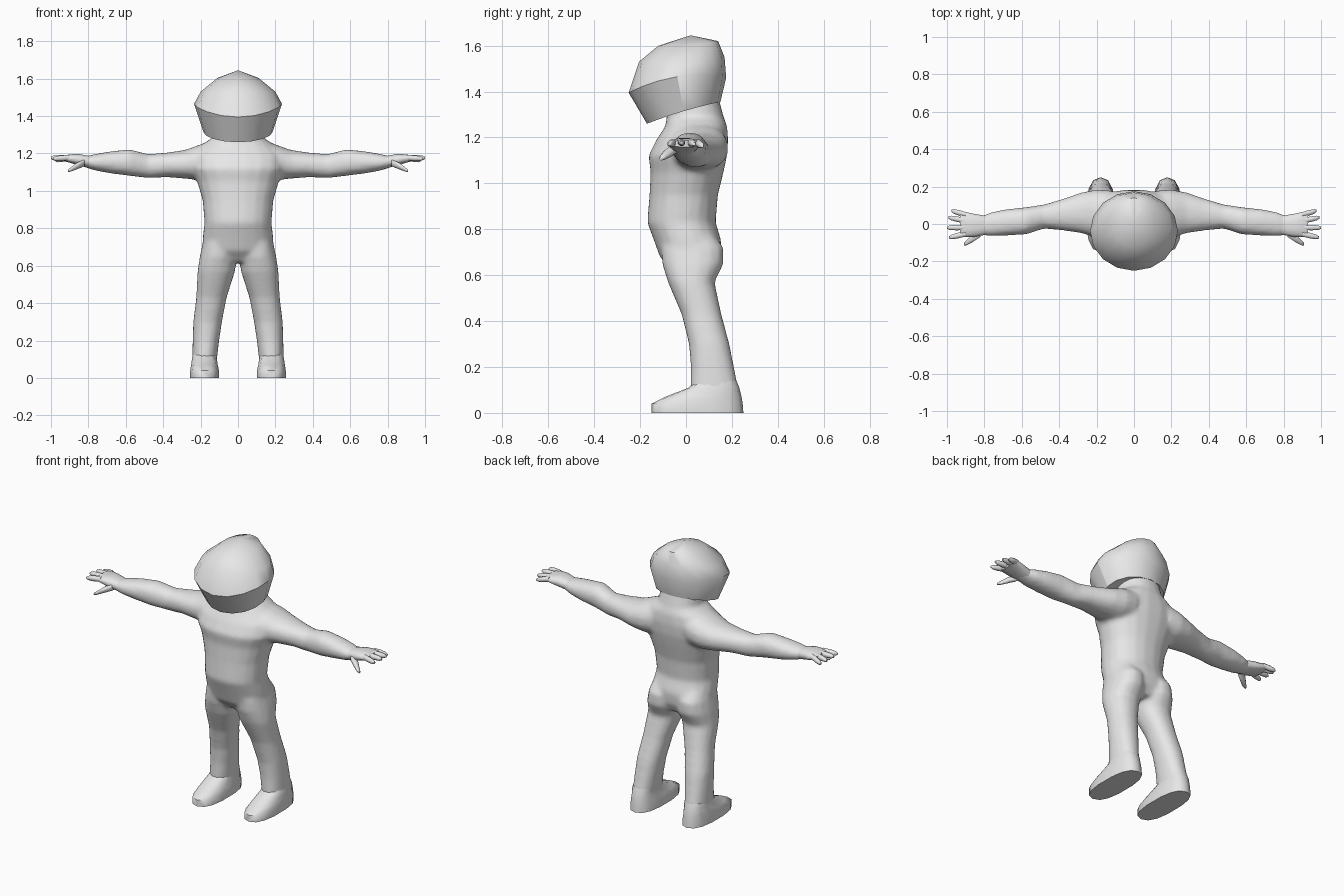
import bpy, bmesh, math

default = bpy.data.objects.get("Cube")
if default:
    bpy.data.objects.remove(default, do_unlink=True)

suit = bpy.data.materials.new("suit grey")
suit.use_nodes = True
GREY = (0.8, 0.8, 0.8, 1)
suit.diffuse_color = GREY
suit.node_tree.nodes["Principled BSDF"].inputs["Base Color"].default_value = GREY


def bridge(bm, lower, upper):
    """Quads between two rings of equal size."""
    n = len(lower)
    return [bm.faces.new((lower[i], lower[(i + 1) % n], upper[(i + 1) % n], upper[i]))
            for i in range(n)]


def loft(bm, axis, rows, sides=16, power=0.9, flip=1):
    """Skin rounded sections. Each row: position, low/high of both cross axes."""
    rings = []
    for pos, a0, a1, b0, b1 in rows:
        ring = []
        for i in range(sides):
            t = 2 * math.pi * (i + 0.5) / sides
            c, s = math.cos(t), math.sin(t)
            a = (a0 + a1) / 2 + (a1 - a0) / 2 * math.copysign(abs(c) ** power, c)
            b = (b0 + b1) / 2 + (b1 - b0) / 2 * math.copysign(abs(s) ** power, s)
            x, y, z = (a, b, pos) if axis == "z" else (pos, a, b)
            ring.append(bm.verts.new((x * flip, y, z)))
        rings.append(ring)
    for lower, upper in zip(rings, rings[1:]):
        bridge(bm, lower, upper)
    bm.faces.new(rings[0])
    bm.faces.new(rings[-1])


def finish(bm, name, angle=40):
    bmesh.ops.recalc_face_normals(bm, faces=bm.faces)
    mesh = bpy.data.meshes.new(name)
    bm.to_mesh(mesh)
    bm.free()
    mesh.materials.append(suit)
    obj = bpy.data.objects.new(name, mesh)
    bpy.context.collection.objects.link(obj)
    bpy.ops.object.select_all(action="DESELECT")
    obj.select_set(True)
    bpy.context.view_layer.objects.active = obj
    bpy.ops.object.shade_smooth_by_angle(angle=math.radians(angle))
    return obj


# Body: torso, legs and arms melted into one skin
torso = [(0.62, -.12, .12, -.06, .12), (0.68, -.19, .19, -.115, .15),
         (0.75, -.19, .19, -.14, .155), (0.83, -.18, .18, -.17, .13),
         (0.95, -.19, .19, -.16, .14), (1.05, -.22, .22, -.155, .165),
         (1.12, -.25, .25, -.165, .18), (1.19, -.25, .25, -.13, .185),
         (1.25, -.19, .19, -.09, .18), (1.29, -.13, .13, -.085, .165),
         (1.42, -.115, .115, -.08, .13)]
leg = [(0.78, .03, .17, -.08, .12), (0.72, .01, .19, -.11, .165),
       (0.65, .004, .205, -.105, .165), (0.57, .015, .217, -.08, .125),
       (0.43, .06, .224, -.02, .155), (0.3, .085, .24, .012, .19),
       (0.2, .1, .243, .02, .21), (0.1, .112, .245, .018, .23),
       (0.05, .115, .245, .03, .235)]
arm = [(0.12, -.08, .18, 1.06, 1.27), (0.2, -.075, .185, 1.055, 1.25),
       (0.28, -.05, .17, 1.065, 1.22), (0.38, -.035, .135, 1.073, 1.205),
       (0.48, -.025, .105, 1.068, 1.197), (0.58, -.057, .09, 1.08, 1.223),
       (0.68, -.062, .08, 1.093, 1.212), (0.76, -.066, .065, 1.108, 1.198),
       (0.81, -.06, .046, 1.123, 1.186), (0.86, -.05, .04, 1.14, 1.18)]
bm = bmesh.new()
loft(bm, "z", torso, 20)
for side in (1, -1):
    loft(bm, "z", leg, flip=side)
    loft(bm, "x", arm, flip=side)
body = finish(bm, "body", 180)
remesh = body.modifiers.new("melt", "REMESH")
remesh.mode = "VOXEL"
remesh.voxel_size = 0.012
remesh.use_smooth_shade = True
soften = body.modifiers.new("soften", "SMOOTH")
soften.factor = 0.5
soften.iterations = 8

# Feet with flat soles
foot = [(0, .1, .257, -.15, .25), (0.04, .1, .257, -.15, .247),
        (0.07, .107, .252, -.09, .242), (0.11, .113, .246, .012, .232),
        (0.14, .115, .24, .04, .22)]
# Hands: palm, four fingers (root y, tip x, tip y, tip z) and a thumb
palm = [(0.79, -.058, .045, 1.122, 1.187), (0.85, -.07, .055, 1.135, 1.198),
        (0.9, -.072, .066, 1.15, 1.196), (0.93, -.066, .066, 1.158, 1.188)]
fingers = [(.05, .975, .07, 1.163), (.017, .992, .035, 1.172),
           (-.018, 1.0, -.02, 1.177), (-.053, .988, -.072, 1.172)]
thumb = [(0.82, -.07, -.03, 1.13, 1.17), (0.865, -.1, -.055, 1.113, 1.15),
         (0.895, -.115, -.085, 1.102, 1.126), (0.91, -.116, -.1, 1.1, 1.114)]
for side, label in ((1, "left"), (-1, "right")):
    bm = bmesh.new()
    loft(bm, "z", foot, 14, 0.8, side)
    finish(bm, label + "_foot", 50)

    bm = bmesh.new()
    loft(bm, "x", palm, 12, 0.8, side)
    loft(bm, "x", thumb, 8, 0.9, side)
    for root_y, tip_x, tip_y, tip_z in fingers:
        rows = []
        for t, r in ((0, .015), (0.5, .016), (0.85, .013), (1, .007)):
            y = root_y + (tip_y - root_y) * t
            z = 1.178 + (tip_z - 1.178) * t
            rows.append((0.9 + (tip_x - 0.9) * t, y - r, y + r, z - r, z + r))
        loft(bm, "x", rows, 8, 0.9, side)
    finish(bm, label + "_hand", 60)

# Helmet: tilted rings (half width, front y/z, side z, back y/z)
SIDES = 16
shell = [(.185, -.17, 1.26, 1.315, .15, 1.355),
         (.235, -.25, 1.395, 1.465, .175, 1.46),
         (.2, -.205, 1.53, 1.53, .168, 1.55),
         (.115, -.12, 1.6, 1.6, .14, 1.62)]
bm = bmesh.new()
rings = []
for half, yf, zf, zs, yb, zb in shell:
    ring = []
    for i in range(SIDES):
        a = 2 * math.pi * i / SIDES
        t = math.cos(a)
        z = zs + t * (zb - zf) / 2 + t * t * ((zf + zb) / 2 - zs)
        ring.append(bm.verts.new((half * math.sin(a), (yf + yb) / 2 + t * (yb - yf) / 2, z)))
    rings.append(ring)
bands = [bridge(bm, lo, up) for lo, up in zip(rings, rings[1:])]
for ring, tip in ((rings[0], (0, 0.01, 1.335)), (rings[-1], (0, 0.02, 1.645))):
    point = bm.verts.new(tip)
    for i in range(SIDES):
        bm.faces.new((ring[i], ring[(i + 1) % SIDES], point))
# Crease around the visor
visor = {f for f in bands[0] if f.calc_center_median().y < -0.03}
for e in bm.edges:
    if sum(f in visor for f in e.link_faces) == 1:
        e.smooth = False
finish(bm, "helmet", 50)
